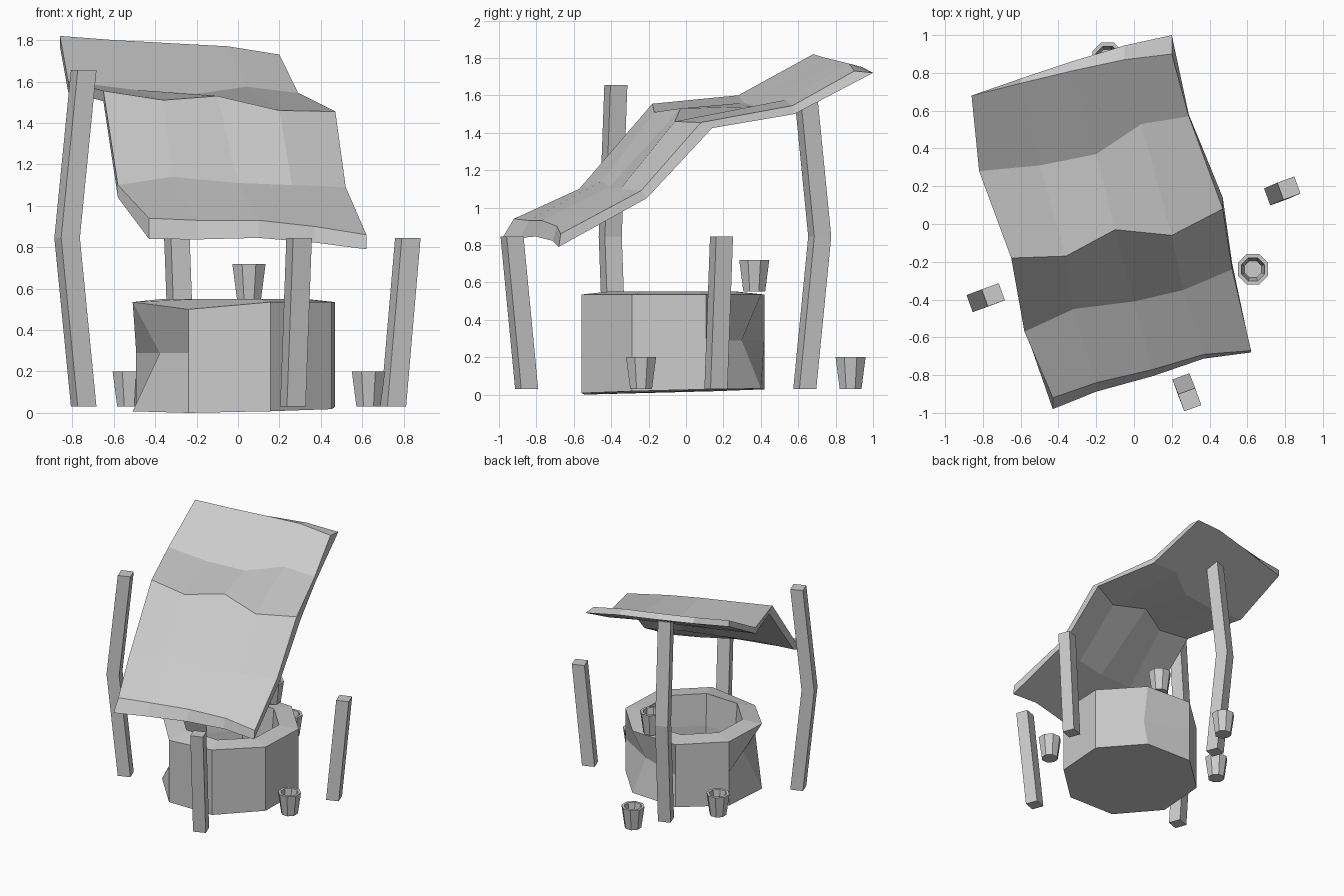
import bpy, bmesh
from math import sin, cos, radians
from mathutils import Vector

if "Cube" in bpy.data.objects:
    bpy.data.objects.remove(bpy.data.objects["Cube"])


def make(name, verts, faces):
    me = bpy.data.meshes.new(name)
    me.from_pydata(verts, [], faces)
    bm = bmesh.new()
    bm.from_mesh(me)
    bmesh.ops.recalc_face_normals(bm, faces=bm.faces)
    bm.to_mesh(me)
    bm.free()
    ob = bpy.data.objects.new(name, me)
    bpy.context.collection.objects.link(ob)
    return ob


def stack(name, rings):
    """Bridge consecutive rings of points and cap both ends."""
    n = len(rings[0])
    verts = [p for r in rings for p in r]
    faces = [(k * n + i, k * n + (i + 1) % n, (k + 1) * n + (i + 1) % n, (k + 1) * n + i)
             for k in range(len(rings) - 1) for i in range(n)]
    last = (len(rings) - 1) * n
    faces += [tuple(range(n)), tuple(range(last, last + n))]
    return make(name, verts, faces)


def ring(x, y, z, r, n=8, turn=0.0):
    return [Vector((x + r * cos(radians(turn + 360 * i / n)),
                    y + r * sin(radians(turn + 360 * i / n)), z)) for i in range(n)]


# Leaning posts: two broken stumps and two bent tall posts
def post(name, path):
    stack(name, [ring(x, y, z, 0.068, 4, 65) for x, y, z in path])


post("short_post_right", [(0.75, 0.16, 0.03), (0.82, 0.19, 0.845)])
post("short_post_front", [(0.265, -0.852, 0.03), (0.295, -0.93, 0.845)])
post("tall_post_left", [(-0.745, -0.375, 0.03), (-0.825, -0.405, 0.845), (-0.745, -0.375, 1.655)])
post("tall_post_back", [(-0.265, 0.635, 0.03), (-0.295, 0.715, 0.845), (-0.265, 0.635, 1.655)])

# Octagonal well wall with a hollow shaft
cx, cy = -0.02, -0.07
well = [ring(cx, cy, z, r, 8, 20) for z, r in
        [(0.02, 0.52), (0.29, 0.52), (0.535, 0.52), (0.55, 0.37), (0.3, 0.35), (0.08, 0.35)]]
for p in well[0]:                                  # slightly tilted base
    p.z = 0.02 + 0.025 * p.y + 0.012 * p.x
for i, s in ((4, 0.73), (1, 0.78)):                # chipped stones
    p = well[1][i]
    p.x, p.y = cx + (p.x - cx) * s, cy + (p.y - cy) * s
well[2][5].z = 0.50
well[0][5].z = 0.0
stack("well_wall", well)


# Hollow tapered buckets
def bucket(name, x, y, z):
    stack(name, [ring(x, y, z + h, r, 8, 22.5) for h, r in
                 [(0, 0.063), (0.17, 0.087), (0.17, 0.066), (0.03, 0.048)]])


bucket("bucket_right", 0.63, -0.24, 0.03)
bucket("bucket_back", -0.14, 0.88, 0.03)
bucket("bucket_left", -0.525, 0.34, 0.03)
bucket("bucket_on_rim", 0.053, 0.365, 0.55)

# Sagging roof: five warped rows from back to front
rows = [
    [(-.86, .68, 1.82), (-.60, .745, 1.80), (-.33, .81, 1.785), (-.05, .87, 1.77), (.20, .90, 1.73)],
    [(-.82, .28, 1.60), (-.50, .31, 1.56), (-.20, .37, 1.54), (.04, .53, 1.575), (.29, .57, 1.545)],
    [(-.65, -.18, 1.555), (-.36, -.17, 1.51), (-.10, -.03, 1.53), (.20, -.06, 1.46), (.47, .08, 1.455)],
    [(-.58, -.57, 1.10), (-.32, -.45, 1.14), (0, -.41, 1.11), (.26, -.35, 1.10), (.52, -.24, 1.09)],
    [(-.43, -.92, .94), (-.20, -.84, .93), (.10, -.77, .93), (.37, -.69, .90), (.62, -.67, .86)],
]
# underside offset (y, z) for each row at its left and right end
under = [((0, -.05), (.1, -.01)), ((0, -.05), (.01, -.045)), ((.04, -.05), (.06, -.03)),
         ((.02, -.06), (.03, -.04)), ((-.06, -.10), (-.01, -.07))]
top = [Vector(p) for r in rows for p in r]
low = []
for r, (a, b) in zip(rows, under):
    for j, p in enumerate(r):
        d = Vector((0, *a)).lerp(Vector((0, *b)), j / 4)
        low.append(Vector(p) + d)
faces = []
for i in range(4):
    for j in range(4):
        a = i * 5 + j
        quad = (a, a + 1, a + 6, a + 5)
        faces += [quad, tuple(v + 25 for v in reversed(quad))]
border = list(range(5)) + [9, 14, 19] + list(range(24, 19, -1)) + [15, 10, 5]
for a, b in zip(border, border[1:] + border[:1]):
    faces.append((a, b, b + 25, a + 25))
make("roof", top + low, faces)
